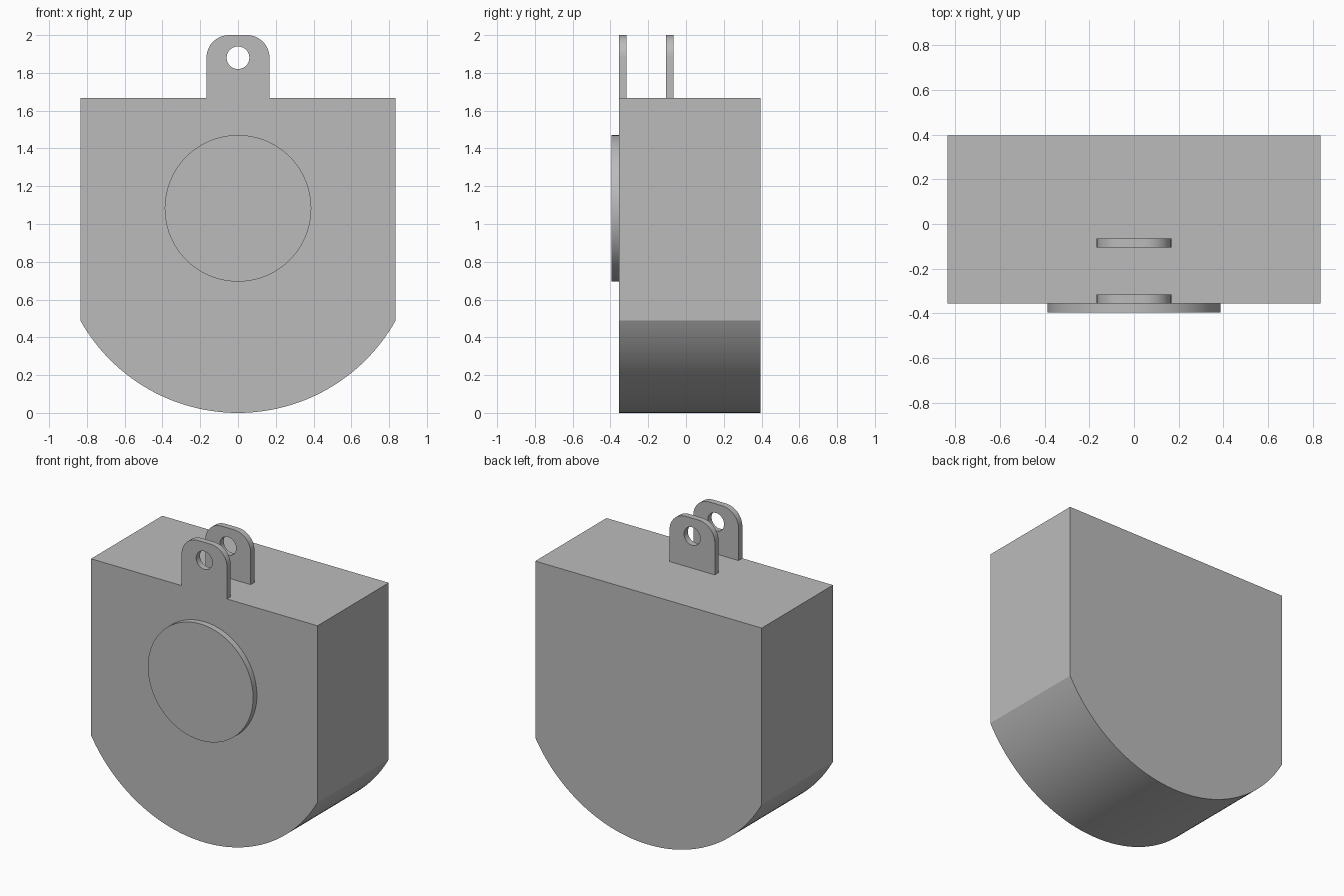
import bpy
import bmesh
from math import sin, cos, pi, asin, radians

cube = bpy.data.objects.get("Cube")
if cube:
    bpy.data.objects.remove(cube, do_unlink=True)

grey = bpy.data.materials.new("plain grey")
grey.use_nodes = True
colour = (0.5, 0.5, 0.5, 1)
grey.diffuse_color = colour
grey.node_tree.nodes["Principled BSDF"].inputs["Base Color"].default_value = colour


def arc(cx, cz, r, start, end, steps):
    """Points along an arc in the XZ plane."""
    angles = [start + (end - start) * i / steps for i in range(steps + 1)]
    return [(cx + r * cos(a), cz + r * sin(a)) for a in angles]


def circle(cx, cz, r, steps):
    return arc(cx, cz, r, 0, 2 * pi, steps)[:-1]


def plate(name, outlines, front, back):
    """Filled XZ outlines (later ones are holes) with thickness along Y."""
    curve = bpy.data.curves.new(name, 'CURVE')
    curve.dimensions = '2D'
    curve.fill_mode = 'BOTH'
    curve.extrude = (back - front) / 2
    for points in outlines:
        spline = curve.splines.new('POLY')
        spline.points.add(len(points) - 1)
        for p, (x, z) in zip(spline.points, points):
            p.co = (x, z, 0, 1)
        spline.use_cyclic_u = True
    obj = bpy.data.objects.new(name, curve)
    bpy.context.collection.objects.link(obj)
    obj.location.y = (front + back) / 2
    obj.rotation_euler.x = pi / 2
    bpy.ops.object.select_all(action='DESELECT')
    obj.select_set(True)
    bpy.context.view_layer.objects.active = obj
    bpy.ops.object.convert(target='MESH')
    obj = bpy.context.object
    # Weld the caps to the sides
    bm = bmesh.new()
    bm.from_mesh(obj.data)
    bmesh.ops.remove_doubles(bm, verts=bm.verts, dist=0.0001)
    bmesh.ops.recalc_face_normals(bm, faces=bm.faces)
    bm.to_mesh(obj.data)
    bm.free()
    obj.data.materials.clear()
    obj.data.materials.append(grey)
    bpy.ops.object.shade_smooth_by_angle(angle=radians(30))
    return obj


# Body: straight sides and a shallow round bottom
half_width, top, shoulder = 0.835, 1.667, 0.49
radius = (half_width ** 2 + shoulder ** 2) / (2 * shoulder)
spread = asin(half_width / radius)
bottom = arc(0, radius, radius, -pi / 2 - spread, -pi / 2 + spread, 64)
plate("body", [bottom + [(half_width, top), (-half_width, top)]], -0.355, 0.395)

# Raised round boss on the front
plate("front_disc", [circle(0, 1.083, 0.388, 96)], -0.395, -0.355)

# Two matching lugs with pin holes
lug_half, corner, pin_z = 0.167, 0.12, 1.88
inset = lug_half - corner
lug = [(-lug_half, top), (lug_half, top)]
lug += arc(inset, pin_z, corner, 0, pi / 2, 16)
lug += arc(-inset, pin_z, corner, pi / 2, pi, 16)
for name, front in (("front_lug", -0.355), ("rear_lug", -0.105)):
    plate(name, [lug, circle(0, pin_z, 0.06, 40)], front, front + 0.04)
